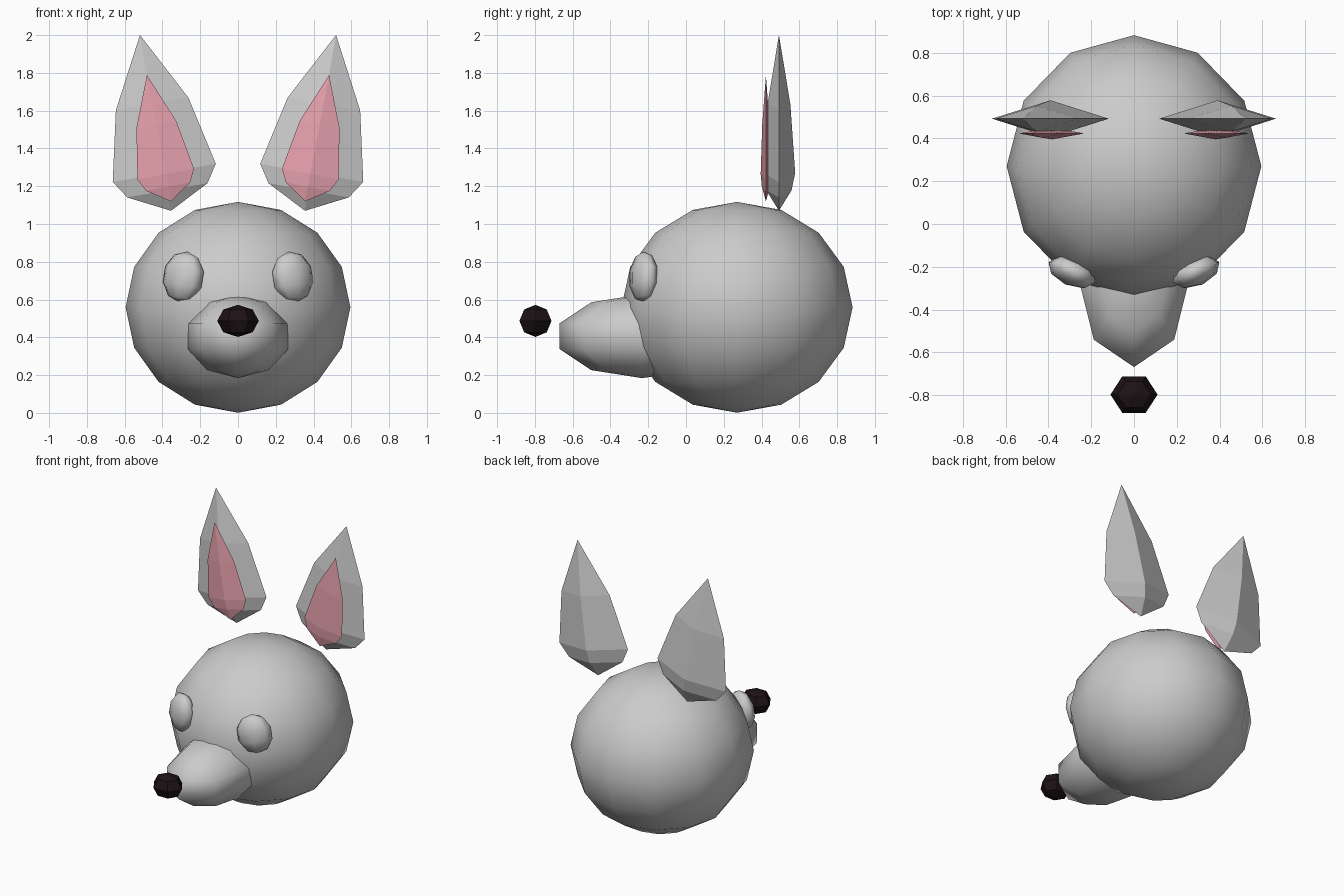
import bpy, bmesh
from math import sin, cos, pi, radians
from mathutils import Euler

if "Cube" in bpy.data.objects:
    bpy.data.objects.remove(bpy.data.objects["Cube"])


def material(name, rgb):
    m = bpy.data.materials.new(name)
    m.diffuse_color = (*rgb, 1)
    m.use_nodes = True
    m.node_tree.nodes["Principled BSDF"].inputs["Base Color"].default_value = m.diffuse_color
    return m


def lathe(name, profile, sides, loc, scale, rot=(0, 0, 0), mat=None, smooth=False):
    """Closed lathe: profile of (radius, height); first and last points are poles."""
    bm = bmesh.new()
    bottom = bm.verts.new((0, 0, profile[0][1]))
    top = bm.verts.new((0, 0, profile[-1][1]))
    rings = [[bm.verts.new((r * cos(2 * pi * i / sides), r * sin(2 * pi * i / sides), z))
              for i in range(sides)] for r, z in profile[1:-1]]
    for i in range(sides):
        j = (i + 1) % sides
        bm.faces.new((bottom, rings[0][j], rings[0][i]))
        bm.faces.new((top, rings[-1][i], rings[-1][j]))
        for a, b in zip(rings, rings[1:]):
            bm.faces.new((a[i], a[j], b[j], b[i]))
    for v in bm.verts:
        v.co = [c * s for c, s in zip(v.co, scale)]
    bm.transform(Euler([radians(a) for a in rot]).to_matrix().to_4x4())
    bmesh.ops.recalc_face_normals(bm, faces=bm.faces)
    for f in bm.faces:
        f.smooth = smooth
    me = bpy.data.meshes.new(name)
    bm.to_mesh(me)
    bm.free()
    ob = bpy.data.objects.new(name, me)
    ob.location = loc
    if mat:
        me.materials.append(mat)
    bpy.context.collection.objects.link(ob)
    return ob


def ball(rings):
    return [(sin(pi * k / rings), -cos(pi * k / rings)) for k in range(rings + 1)]


pink = material("ear_pink", (0.8, 0.36, 0.42))
black = material("nose_black", (0.012, 0.006, 0.007))

# Head, muzzle and nose
lathe("head", ball(8), 12, (0, 0.27, 0.559), (0.595, 0.612, 0.558), smooth=True)
lathe("muzzle", ball(5), 8, (0, -0.232, 0.406), (0.279, 0.459, 0.222), smooth=True)
lathe("nose", ball(4), 6, (0, -0.797, 0.487), (0.11, 0.098, 0.085), mat=black)

# Ears are stretched four-sided drops; eyes are small tilted balls
ear = [(0, 0), (0.216, 0.11), (0.277, 0.204), (0.195, 0.574), (0, 0.945)]
for s, side in ((1, "left"), (-1, "right")):
    lathe("eye_" + side, ball(5), 8, (s * 0.29, -0.225, 0.72),
          (0.12, 0.066, 0.136), (-4, -8 * s, 25 * s), smooth=True)
    lathe("ear_" + side, ear, 4, (s * 0.355, 0.492, 1.07),
          (1, 0.31, 1), (0, 10 * s, 0))
    lathe("inner_ear_" + side, ear, 4, (s * 0.355, 0.423, 1.12),
          (0.55, 0.1, 0.72), (0, 10.8 * s, 0), mat=pink)
